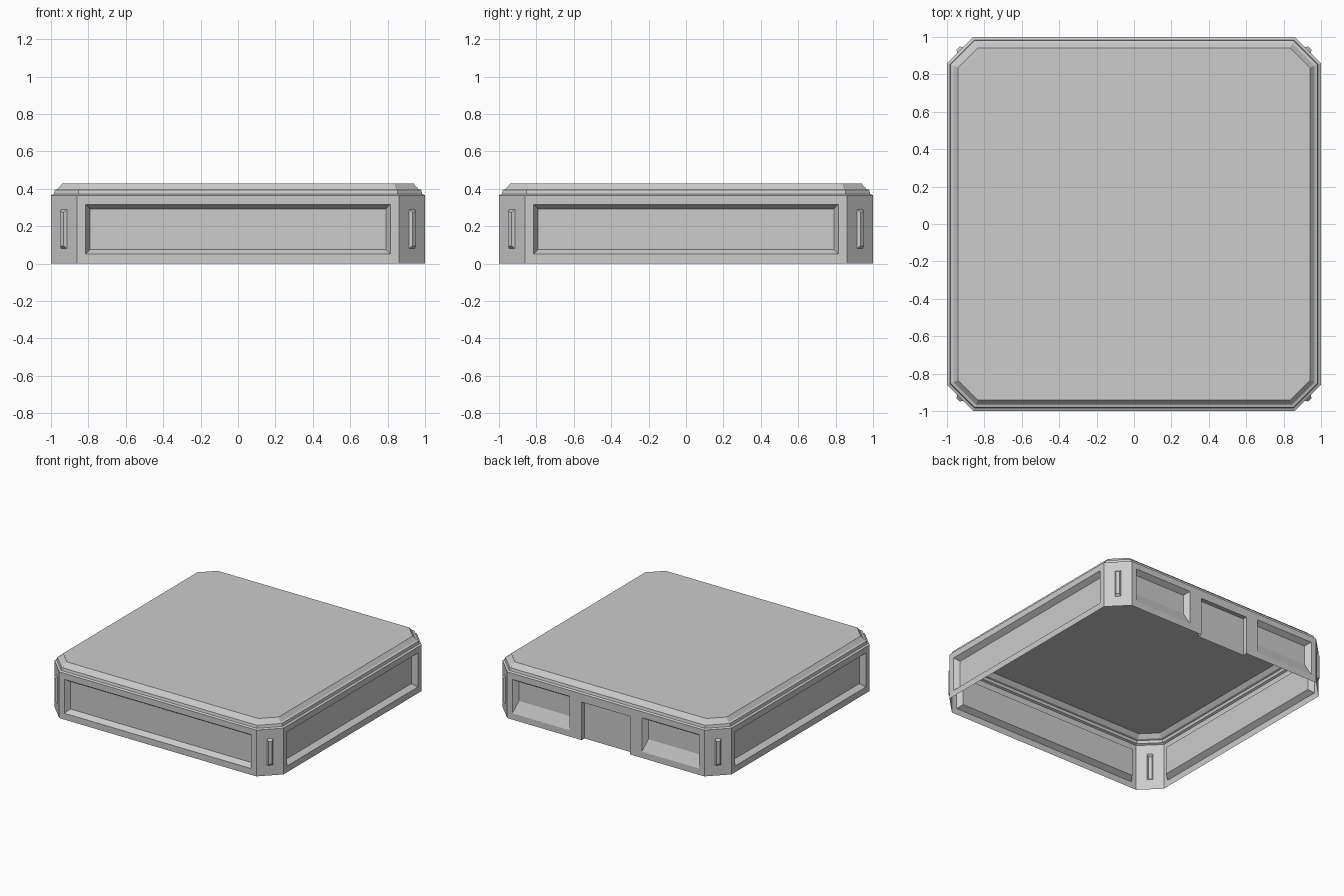
import bpy, bmesh
from math import pi, tan, sqrt
from mathutils import Matrix, Vector

cube = bpy.data.objects.get("Cube")
if cube:
    bpy.data.objects.remove(cube, do_unlink=True)

CORNER = 0.86      # where each straight wall meets the corner facet
WALL_TOP = 0.365

grey = bpy.data.materials.new("stone grey")
grey.use_nodes = True
colour = (0.6, 0.6, 0.6, 1)
grey.diffuse_color = colour
grey.node_tree.nodes["Principled BSDF"].inputs["Base Color"].default_value = colour


def make_object(name, bm, turn=0):
    bmesh.ops.remove_doubles(bm, verts=bm.verts, dist=1e-5)
    bm.transform(Matrix.Rotation(turn, 4, "Z"))
    mesh = bpy.data.meshes.new(name)
    bm.to_mesh(mesh)
    bm.free()
    mesh.materials.append(grey)
    obj = bpy.data.objects.new(name, mesh)
    bpy.context.collection.objects.link(obj)


def add_face(bm, points):
    bm.faces.new([bm.verts.new(p) for p in points])


def rectangle(x0, x1, z0, z1, y):
    return [Vector(p) for p in ((x0, y, z0), (x1, y, z0), (x1, y, z1), (x0, y, z1))]


def wall(name, half, dist, panels, turn):
    """Sheet facing -y; each panel is (x0, x1, z0, z1, side, bottom, top, depth)."""
    bm = bmesh.new()
    xs = sorted({-half, half} | {x for p in panels for x in p[:2]})
    zs = sorted({0, WALL_TOP} | {z for p in panels for z in p[2:4]})
    # plain wall around the panels
    for x0, x1 in zip(xs, xs[1:]):
        for z0, z1 in zip(zs, zs[1:]):
            if not any(p[0] <= x0 and x1 <= p[1] and p[2] <= z0 and z1 <= p[3] for p in panels):
                add_face(bm, rectangle(x0, x1, z0, z1, -dist))
    # sunken or raised panels with sloping sides
    for x0, x1, z0, z1, side, bottom, top, depth in panels:
        rim = rectangle(x0, x1, z0, z1, -dist)
        bed = rectangle(x0 + side, x1 - side, z0 + bottom, z1 - top, depth - dist)
        add_face(bm, bed)
        for i in range(4):
            j = (i + 1) % 4
            if i or z0 > 0:
                add_face(bm, (rim[i], rim[j], bed[j], bed[i]))
    make_object(name, bm, turn)


# Three walls with one long sunken panel
long_panel = (-0.815, 0.815, 0.05, 0.317, 0.025, 0.025, 0.025, 0.04)
for name, turn in (("front_wall", 0), ("left_wall", pi / 2), ("right_wall", -pi / 2)):
    wall(name, CORNER, 1, [long_panel], turn)

# Back wall with a doorway between two short panels
short_panels = [(x, x + 0.5, 0.05, 0.317, 0.03, 0.09, 0.025, 0.04) for x in (-0.815, 0.315)]
doorway = (-0.21, 0.21, 0, 0.3, 0, 0, 0, 0.035)
wall("back_wall", CORNER, 1, short_panels + [doorway], pi)

# Corner facets with a narrow raised rib
rib = (-0.022, 0.022, 0.08, 0.29, 0.01, 0.015, 0.015, -0.015)
for i, name in enumerate(("front_left", "back_left", "back_right", "front_right")):
    wall(name + "_corner", (1 - CORNER) / sqrt(2), (1 + CORNER) / sqrt(2), [rib], pi / 4 + i * pi / 2)


def octagon(bm, half, z):
    c = CORNER - (1 - half) * tan(pi / 8)
    points = []
    for i in range(4):
        turn = Matrix.Rotation(i * pi / 2, 3, "Z")
        points += [turn @ Vector((-c, -half, z)), turn @ Vector((c, -half, z))]
    return [bm.verts.new(p) for p in points]


# Stepped cornice and flat roof
bm = bmesh.new()
profile = [(1, WALL_TOP), (0.985, 0.372), (0.98, 0.393), (0.965, 0.398), (0.94, 0.427)]
rings = [octagon(bm, half, z) for half, z in profile]
for low, high in zip(rings, rings[1:]):
    for i in range(8):
        j = (i + 1) % 8
        bm.faces.new((low[i], low[j], high[j], high[i]))
bm.faces.new(rings[-1])
make_object("roof", bm)
